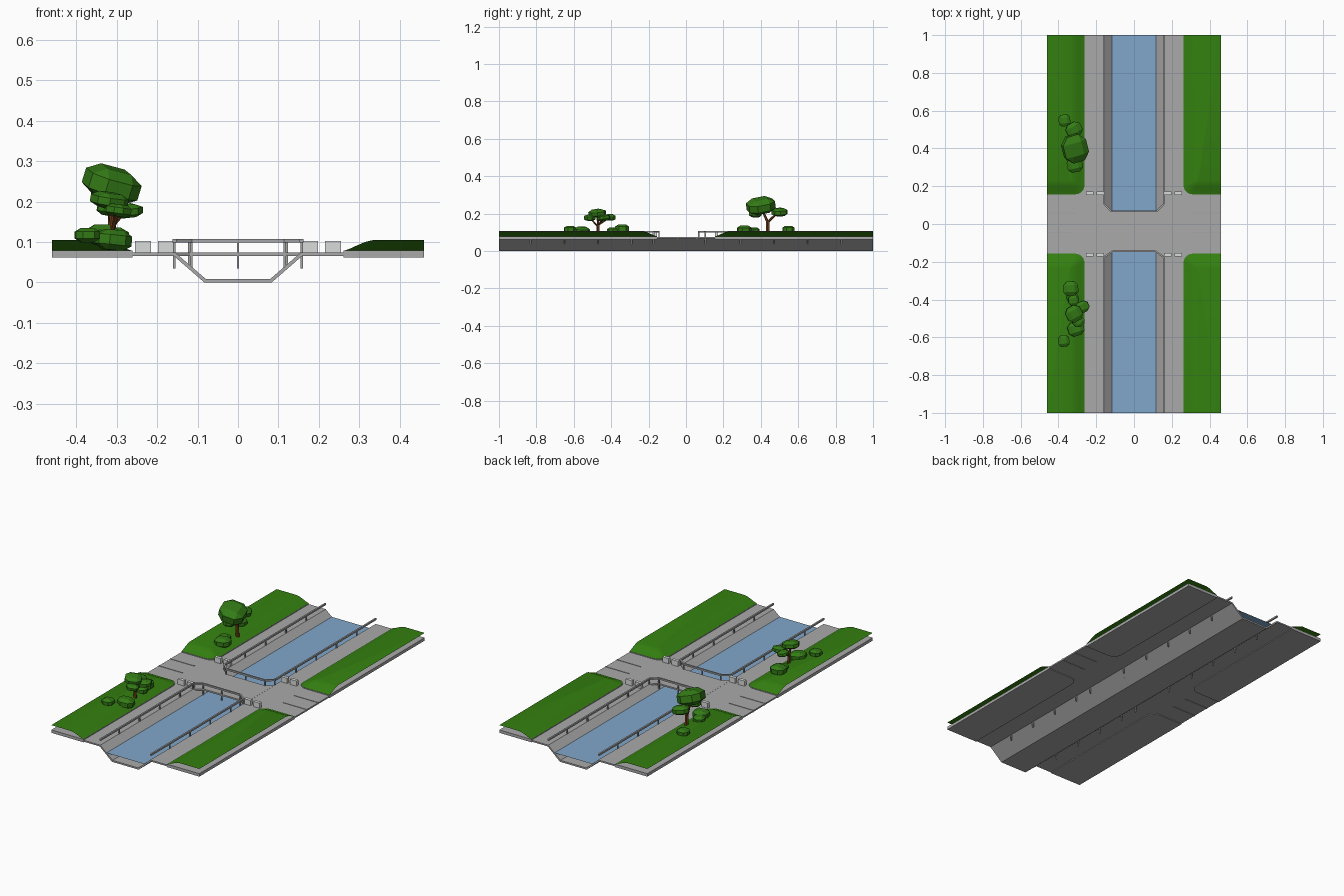
import bpy, bmesh, math
from mathutils import Vector, Euler

if "Cube" in bpy.data.objects:
    bpy.data.objects.remove(bpy.data.objects["Cube"])


def mat(name, rgb):
    m = bpy.data.materials.new(name)
    m.diffuse_color = (*rgb, 1)
    m.use_nodes = True
    m.node_tree.nodes["Principled BSDF"].inputs["Base Color"].default_value = m.diffuse_color
    return m


PAVING = mat("paving grey", (0.40, 0.40, 0.40))
METAL = mat("railing grey", (0.38, 0.38, 0.38))
LIGHT = mat("light concrete", (0.70, 0.71, 0.71))
GRASS = mat("grass green", (0.034, 0.216, 0.005))
LEAF = mat("leaf green", (0.034, 0.20, 0.008))
BARK = mat("bark brown", (0.17, 0.05, 0.012))
WATER = mat("water blue", (0.22, 0.39, 0.60))


def finish(bm, name, material, recalc=True):
    if recalc:
        bmesh.ops.recalc_face_normals(bm, faces=bm.faces[:])
    me = bpy.data.meshes.new(name)
    bm.to_mesh(me)
    bm.free()
    me.materials.append(material)
    ob = bpy.data.objects.new(name, me)
    bpy.context.collection.objects.link(ob)
    return ob


def prism(name, pts, offset, material):
    """Extrude a closed outline of 3D points by an offset."""
    bm = bmesh.new()
    f = bm.faces.new([bm.verts.new(p) for p in pts])
    ext = bmesh.ops.extrude_face_region(bm, geom=[f])
    verts = [g for g in ext["geom"] if isinstance(g, bmesh.types.BMVert)]
    bmesh.ops.translate(bm, verts=verts, vec=offset)
    return finish(bm, name, material)


def add_box(bm, c, s):
    g = bmesh.ops.create_cube(bm, size=1)
    for v in g["verts"]:
        v.co = Vector((v.co.x * s[0], v.co.y * s[1], v.co.z * s[2])) + Vector(c)
    return g["verts"]


def add_beam(bm, a, b, w0, w1=None, sides=4):
    """Tapered bar between two points."""
    a, b = Vector(a), Vector(b)
    d = b - a
    k = 0.7071 if sides == 4 else 0.5
    g = bmesh.ops.create_cone(bm, cap_ends=True, segments=sides, radius1=w0 * k,
                              radius2=(w1 or w0) * k, depth=d.length)
    rot = d.to_track_quat('Z', 'Y').to_matrix()
    for v in g["verts"]:
        co = v.co.copy()
        if sides == 4:
            co = Euler((0, 0, math.pi / 4)).to_matrix() @ co
        v.co = rot @ co + (a + b) / 2


# Banks and channel: one folded strip running the full length
top = [(-.46, .074), (-.155, .074), (-.08, .009), (.08, .009), (.155, .074), (.46, .074)]
under = [(.46, .066), (.159, .066), (.083, 0), (-.083, 0), (-.159, .066), (-.46, .066)]
prism("banks_and_channel", [(x, -1, z) for x, z in top + under], (0, 2, 0), PAVING)

# Water sheet
bm = bmesh.new()
bm.faces.new([bm.verts.new(p) for p in
              [(-.117, -1, .041), (.117, -1, .041), (.117, 1, .041), (-.117, 1, .041)]])
finish(bm, "water", WATER, False)

# Bridge deck with chamfered inner corners
N, S = .068, -.145
deck = [(-.158, S - .03), (-.115, S), (.115, S), (.158, S - .03),
        (.158, N + .035), (.12, N), (-.12, N), (-.158, N + .035)]
prism("bridge_deck", [(x, y, .066) for x, y in deck], (0, 0, .0085), PAVING)

# Lawns: kerb slab plus a domed grass sheet with a rounded road corner
X0, Y0, R, SEG = .26, .155, .05, 6


def contour(d, sx, sy):
    """Road-side edge of a lawn, moved inwards by d."""
    r = max(R - d * .6, .008)
    cx, cy = X0 + d + r, Y0 + d + r
    pts = [(.46, Y0 + d)]
    for i in range(SEG + 1):
        a = math.pi * 1.5 - i / SEG * math.pi / 2
        pts.append((cx + r * math.cos(a), cy + r * math.sin(a)))
    pts.append((X0 + d, 1))
    return [(sx * x, sy * y) for x, y in pts]


for sx, sn in ((-1, "left"), (1, "right")):
    for sy, yn in ((-1, "front"), (1, "back")):
        edge = contour(0, sx, sy) + [(sx * .46, sy)]
        prism(f"{yn}_{sn}_kerb", [(x, y, .062) for x, y in edge], (0, 0, .0165), PAVING)
        bm = bmesh.new()
        rings = [[bm.verts.new((x, y, z)) for x, y in contour(d, sx, sy)]
                 for d, z in ((.002, .0785), (.015, .083), (.035, .092), (.055, .1005), (.075, .105))]
        for a, b in zip(rings, rings[1:]):
            for i in range(len(a) - 1):
                bm.faces.new((a[i], a[i + 1], b[i + 1], b[i]))
        bm.faces.new(rings[-1] + [bm.verts.new((sx * .46, sy, .105))])
        bmesh.ops.recalc_face_normals(bm, faces=bm.faces[:])
        bm.faces.ensure_lookup_table()
        if bm.faces[-1].normal.z < 0:
            bmesh.ops.reverse_faces(bm, faces=bm.faces[:])
        for f in bm.faces:
            f.smooth = True
        finish(bm, f"{yn}_{sn}_lawn", GRASS, False)

# Railings: top rail with posts that pass through the paving
for name, s, y0, dy, xc in (("back_railing", 1, N, .035, .12), ("front_railing", -1, S, -.03, .115)):
    bm = bmesh.new()
    path = [(-.157, s), (-.157, y0 + dy), (-xc, y0), (xc, y0), (.157, y0 + dy), (.157, s)]
    for a, b in zip(path, path[1:]):
        add_beam(bm, (*a, .103), (*b, .103), .009)
    posts = path[1:5] + [(0, y0)]
    posts += [(x, s * y) for x in (-.157, .157) for y in (.29, .47, .65, .83)]
    for x, y in posts:
        add_box(bm, (x, y, .068), (.006, .006, .068))
    finish(bm, name, METAL)

# Concrete barrier blocks at the path ends
bm = bmesh.new()
for x in (.178, .235):
    for sx in (-1, 1):
        for sy in (-1, 1):
            add_box(bm, (sx * x, sy * .163, .088), (.039, .018, .030))
finish(bm, "barrier_blocks", LIGHT)

# Lane strips on the road ends
bm = bmesh.new()
for sx in (-1, 1):
    for y in (.057, -.045):
        add_box(bm, (sx * .385, y, .07), (.15, .007, .012))
finish(bm, "lane_strips", METAL)


def foliage(name, blobs):
    """Chamfered blocks: centre, size, rotation."""
    bm = bmesh.new()
    for c, s, r in blobs:
        t = bmesh.new()
        bmesh.ops.create_cube(t, size=1)
        bmesh.ops.bevel(t, geom=t.edges[:], offset=.26, segments=1, affect='EDGES')
        m = Euler(r).to_matrix()
        for v in t.verts:
            v.co = m @ Vector([v.co[i] * s[i] for i in range(3)]) + Vector(c)
        me = bpy.data.meshes.new("tmp")
        t.to_mesh(me)
        t.free()
        bm.from_mesh(me)
        bpy.data.meshes.remove(me)
    finish(bm, name, LEAF)


def trunk(name, bars):
    bm = bmesh.new()
    for a, b, w0, w1 in bars:
        add_beam(bm, a, b, w0, w1, 6)
    finish(bm, name, BARK)


# Back tree: one large crown and two small ones
foliage("back_tree_crown", [
    ((-.312, .40, .243), (.13, .145, .078), (.2, .25, .3)),
    ((-.318, .50, .208), (.085, .075, .042), (.1, .1, .5)),
    ((-.315, .37, .200), (.06, .06, .04), (0, .1, .6))])
trunk("back_tree_trunk", [
    ((-.31, .437, .09), (-.312, .437, .165), .024, .018),
    ((-.312, .437, .155), (-.315, .405, .225), .016, .010),
    ((-.312, .437, .155), (-.318, .49, .205), .014, .010)])
foliage("back_bushes", [
    ((-.313, .312, .112), (.082, .075, .048), (0, 0, .2)),
    ((-.335, .36, .108), (.06, .06, .036), (0, 0, .5)),
    ((-.368, .548, .117), (.062, .062, .036), (0, 0, .1))])

# Front tree: cluster of small crowns
foliage("front_tree_crown", [
    ((-.318, -.475, .203), (.085, .085, .038), (.15, .1, .5)),
    ((-.275, -.44, .177), (.075, .06, .032), (.1, -.1, .4)),
    ((-.32, -.405, .180), (.055, .055, .03), (0, .2, .1)),
    ((-.295, -.515, .178), (.06, .06, .03), (.1, .1, .8))])
trunk("front_tree_trunk", [
    ((-.31, -.47, .09), (-.31, -.47, .145), .018, .014),
    ((-.31, -.47, .14), (-.318, -.475, .20), .012, .008),
    ((-.31, -.47, .14), (-.278, -.44, .175), .011, .007),
    ((-.31, -.47, .14), (-.32, -.41, .178), .011, .007),
    ((-.31, -.47, .13), (-.295, -.512, .175), .011, .007)])
foliage("front_bushes", [
    ((-.335, -.342, .118), (.08, .075, .05), (0, 0, .05)),
    ((-.308, -.555, .105), (.085, .075, .05), (0, .1, .3)),
    ((-.372, -.62, .117), (.06, .06, .036), (0, 0, .1)),
    ((-.325, -.39, .108), (.06, .06, .036), (0, 0, .4))])
